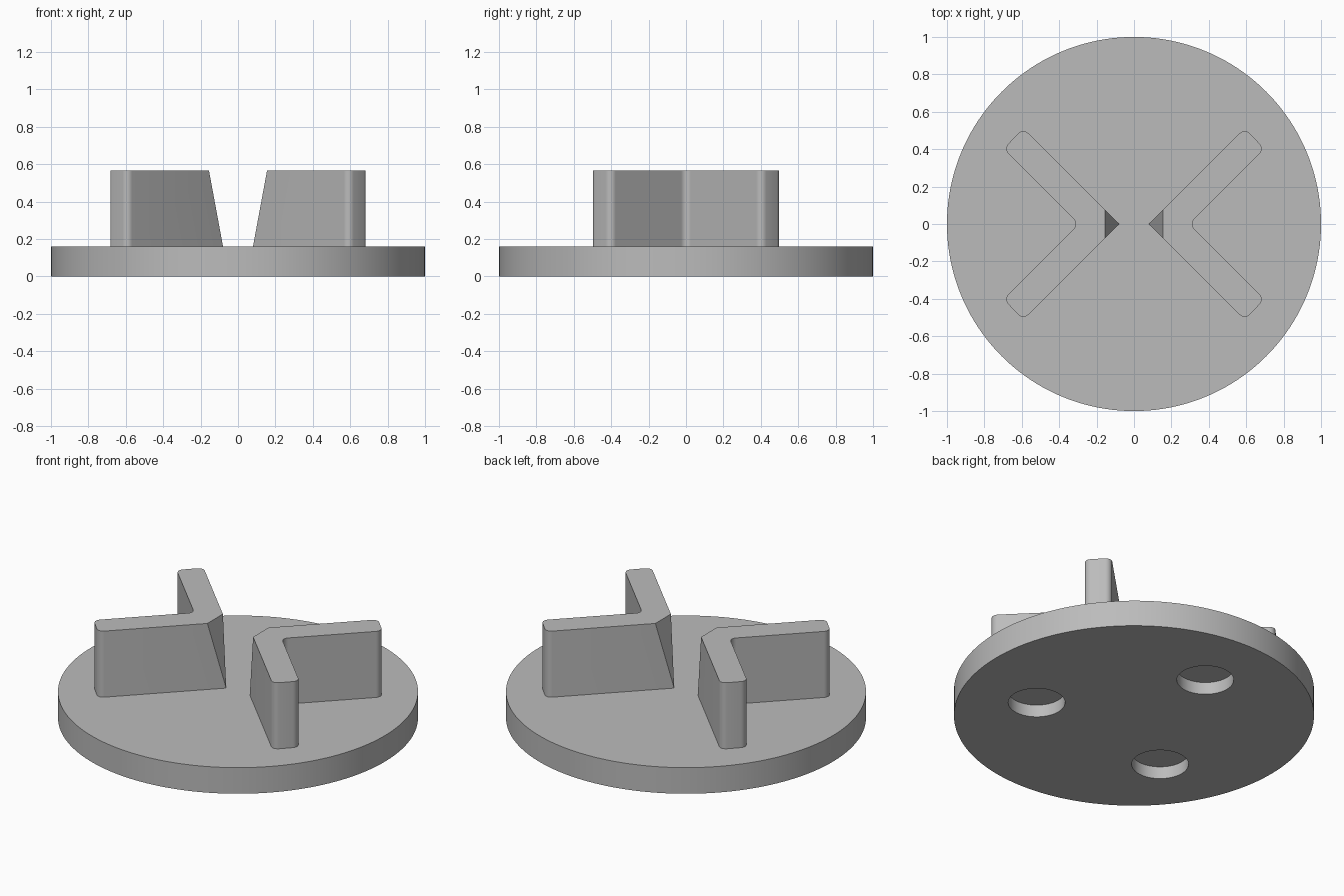
import bpy, bmesh
from math import cos, sin, pi, radians
from mathutils import Matrix, Vector

if "Cube" in bpy.data.objects:
    bpy.data.objects.remove(bpy.data.objects["Cube"], do_unlink=True)

BASE_H, TOP = 0.16, 0.565

grey = bpy.data.materials.new("plain_grey")
grey.use_nodes = True
COLOUR = (0.5, 0.5, 0.5, 1)
grey.diffuse_color = COLOUR
grey.node_tree.nodes["Principled BSDF"].inputs["Base Color"].default_value = COLOUR


def make_object(name, bm):
    bmesh.ops.recalc_face_normals(bm, faces=bm.faces)
    mesh = bpy.data.meshes.new(name)
    bm.to_mesh(mesh)
    bm.free()
    mesh.materials.append(grey)
    obj = bpy.data.objects.new(name, mesh)
    bpy.context.collection.objects.link(obj)
    return obj


def activate(obj):
    bpy.ops.object.select_all(action='DESELECT')
    obj.select_set(True)
    bpy.context.view_layer.objects.active = obj


def smooth(obj):
    activate(obj)
    bpy.ops.object.shade_smooth_by_angle(angle=radians(30))


def add_cylinder(bm, radius, z0, z1, x=0, y=0, segments=64):
    bmesh.ops.create_cone(bm, cap_ends=True, segments=segments, radius1=radius,
                          radius2=radius, depth=z1 - z0,
                          matrix=Matrix.Translation((x, y, (z0 + z1) / 2)))


# Round base plate
bm = bmesh.new()
add_cylinder(bm, 1, 0, BASE_H, segments=160)
base = make_object("base_plate", bm)

# Three blind round pockets in the underside
bm = bmesh.new()
for k in range(3):
    a = radians(95) + k * 2 * pi / 3
    add_cylinder(bm, 0.158, -0.1, 0.075, 0.56 * cos(a), 0.56 * sin(a))
cutter = make_object("pocket_cutter", bm)
cutter.hide_render = True
activate(base)
cut = base.modifiers.new("pockets", 'BOOLEAN')
cut.operation, cut.solver, cut.object = 'DIFFERENCE', 'EXACT', cutter
bpy.ops.object.modifier_apply(modifier=cut.name)
bpy.data.objects.remove(cutter, do_unlink=True)
smooth(base)


# V-shaped rib: rounded arm ends and inner corner, sharp sloping nose
def make_rib(name, turn):
    outline = [(0.08, 0), (0.592, -0.512), (0.698, -0.402), (0.296, 0),
               (0.698, 0.402), (0.592, 0.512)]
    bm = bmesh.new()
    verts = [bm.verts.new((x, y, BASE_H)) for x, y in outline]
    bm.faces.new(verts)
    bmesh.ops.bevel(bm, geom=verts[1:], offset=0.037, offset_type='OFFSET',
                    segments=6, profile=0.5, affect='VERTICES')
    up = bmesh.ops.extrude_face_region(bm, geom=bm.faces[:])["geom"]
    bmesh.ops.translate(bm, vec=(0, 0, TOP - BASE_H),
                        verts=[g for g in up if isinstance(g, bmesh.types.BMVert)])
    # Slope the nose back towards the top
    slope = Vector((TOP - BASE_H, 0, -0.075))
    cut = bmesh.ops.bisect_plane(bm, geom=bm.verts[:] + bm.edges[:] + bm.faces[:],
                                 plane_co=(0.0801, 0, BASE_H), plane_no=slope,
                                 clear_inner=True)
    rim = [g for g in cut["geom_cut"] if isinstance(g, bmesh.types.BMEdge)]
    bmesh.ops.holes_fill(bm, edges=rim, sides=0)
    bmesh.ops.rotate(bm, verts=bm.verts, matrix=Matrix.Rotation(turn, 3, 'Z'))
    smooth(make_object(name, bm))


make_rib("left_rib", 0)
make_rib("right_rib", pi)
